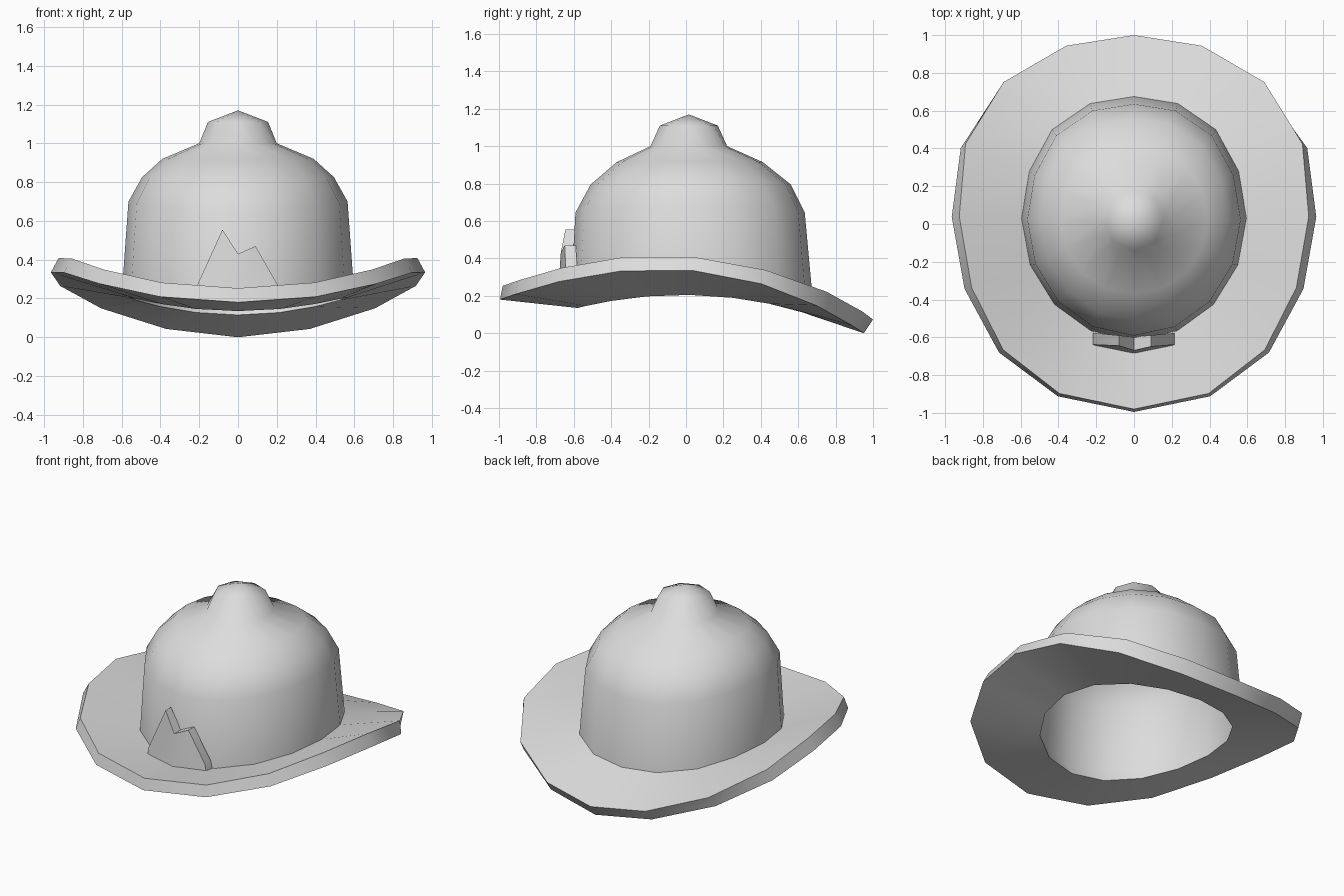
import bpy, bmesh
from math import sin, cos, pi, radians

old = bpy.data.objects.get("Cube")
if old:
    bpy.data.objects.remove(old, do_unlink=True)

# One plain grey material
grey = bpy.data.materials.new("light_grey")
grey.use_nodes = True
colour = (0.72, 0.72, 0.72, 1)
grey.diffuse_color = colour
grey.node_tree.nodes["Principled BSDF"].inputs["Base Color"].default_value = colour

SIDES = 16


def finish(name, bm, angle):
    """Turn a bmesh into a shaded, coloured object."""
    bmesh.ops.recalc_face_normals(bm, faces=bm.faces)
    mesh = bpy.data.meshes.new(name)
    bm.to_mesh(mesh)
    bm.free()
    mesh.materials.append(grey)
    obj = bpy.data.objects.new(name, mesh)
    bpy.context.collection.objects.link(obj)
    bpy.ops.object.select_all(action='DESELECT')
    obj.select_set(True)
    bpy.context.view_layer.objects.active = obj
    bpy.ops.object.shade_smooth_by_angle(angle=radians(angle))
    return obj


# Brim edge: a disc bent down at front and back (s, c = sine, cosine from back)
def rim_height(c):
    return 0.335 - 0.09 * c - 0.245 * c * c


def rim_lower(s, c):
    x = s * (1.01 - 0.045 * s ** 6 + c * (0.107 * s * s - 0.063))
    return x, -0.022 + 0.973 * c + 0.06 * s * s, rim_height(c)


def rim_upper(s, c):
    x = s * (0.985 - 0.06 * s ** 6 + c * (0.135 * s * s - 0.07))
    y = 0.01 + 0.99 * c + 0.03 * s * s + (0.07 + 0.05 * c) * (s * c) ** 2
    return x, y, rim_height(c) + 0.073


# Head opening under the brim, a little lower at the back
def opening(s, c):
    return 0.565 * s, 0.02 + 0.60 * c, 0.205 - 0.01 * c - 0.08 * c * c


# Crown ring: an ellipse, fuller at the back corners, that sags front and back
def oval(rx, ry, cy, z, sag):
    def place(s, c):
        full = 1 + 0.17 * max(c, 0) * (s * c) ** 2
        return rx * s * full, cy + ry * c * full, z - sag * c * c
    return place


crown = [
    (0.595, 0.645, 0.03, 0.285, 0.075),
    (0.565, 0.613, 0.022, 0.70, 0.055),
    (0.495, 0.535, 0.025, 0.825, 0.03),
    (0.39, 0.39, 0.02, 0.92, 0.005),
    (0.20, 0.205, 0.015, 1.0, 0),
    (0.155, 0.155, 0.015, 1.11, 0),
]
WALL = 0.02
outside = [oval(*ring) for ring in crown]
inside = [oval(rx - WALL, ry - WALL, cy, z - WALL / 2, sag)
          for rx, ry, cy, z, sag in crown]

# Hat: one skin from the inner top, out round the brim, to the knob
bm = bmesh.new()
rings = []
for place in inside[::-1] + [opening, rim_lower, rim_upper] + outside:
    turns = [2 * pi * i / SIDES for i in range(SIDES)]
    rings.append([bm.verts.new(place(sin(t), cos(t))) for t in turns])

# The knob is eight-sided: flatten every other point onto its neighbours' edge
for knob in (rings[0], rings[-1]):
    for i in range(1, SIDES, 2):
        knob[i].co = (knob[i - 1].co + knob[(i + 1) % SIDES].co) / 2

for a, b in zip(rings, rings[1:]):
    for i in range(SIDES):
        j = (i + 1) % SIDES
        bm.faces.new((a[i], a[j], b[j], b[i]))
for ring, height in ((rings[0], 1.17 - WALL), (rings[-1], 1.17)):
    tip = bm.verts.new((0, 0.015, height))
    for i in range(SIDES):
        bm.faces.new((ring[i], ring[(i + 1) % SIDES], tip))
finish("hat_crown_and_brim", bm, 50)

# Badge: a twin-peaked plate folded round the front of the crown
outline = [(-0.22, 0.2), (-0.21, 0.27), (-0.08, 0.555), (0, 0.43),
           (0.09, 0.47), (0.205, 0.27), (0.22, 0.2), (0, 0.2)]
bm = bmesh.new()
front, back = [], []
for x, z in outline:
    front.append(bm.verts.new((x, -0.675 + 0.2 * abs(x) + 0.07 * (z - 0.35), z)))
    back.append(bm.verts.new((x, -0.598 + 0.1 * abs(x), z)))
for side in (front, back):
    bm.faces.new((side[0], side[1], side[2], side[3], side[7]))
    bm.faces.new((side[3], side[4], side[5], side[6], side[7]))
for i in range(len(outline)):
    j = (i + 1) % len(outline)
    bm.faces.new((front[i], front[j], back[j], back[i]))
finish("front_badge", bm, 30)
